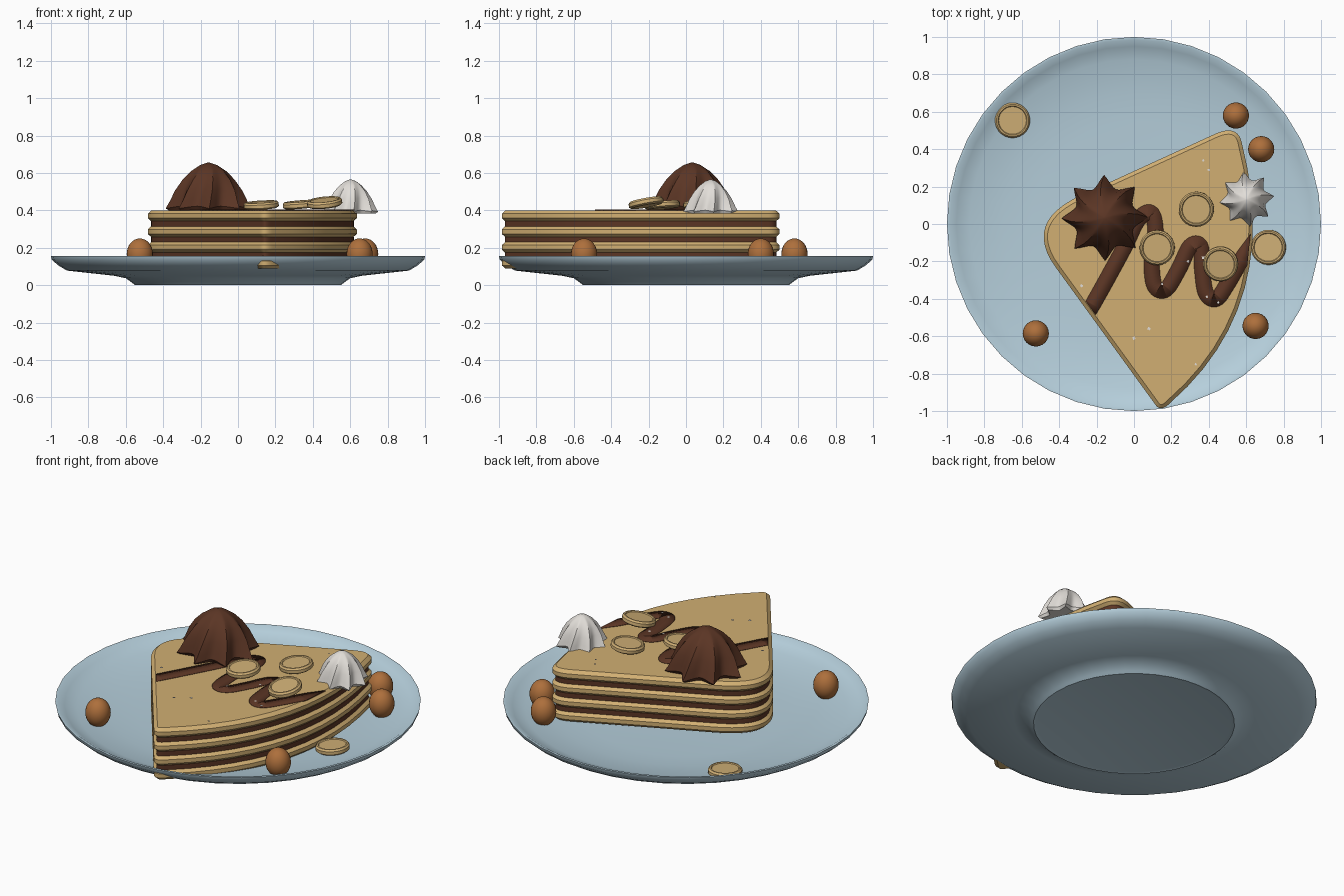
import bpy, bmesh, math, random
from mathutils import Vector

if "Cube" in bpy.data.objects:
    bpy.data.objects.remove(bpy.data.objects["Cube"], do_unlink=True)


def material(name, rgb):
    m = bpy.data.materials.new(name)
    m.use_nodes = True
    m.diffuse_color = (*rgb, 1)
    m.node_tree.nodes["Principled BSDF"].inputs["Base Color"].default_value = (*rgb, 1)
    return m


PLATE = material("pale_blue_glaze", (0.47, 0.63, 0.72))
CREPE = material("golden_crepe", (0.64, 0.43, 0.17))
CHOCOLATE = material("dark_chocolate", (0.105, 0.036, 0.018))
NUT = material("hazelnut_brown", (0.42, 0.16, 0.045))
CREAM = material("white_cream", (0.76, 0.73, 0.69))
SLICE = material("banana_yellow", (0.63, 0.43, 0.18))


def finish(name, bm, mat, angle=30):
    bmesh.ops.recalc_face_normals(bm, faces=bm.faces)
    mesh = bpy.data.meshes.new(name)
    bm.to_mesh(mesh)
    bm.free()
    mesh.materials.append(mat)
    obj = bpy.data.objects.new(name, mesh)
    bpy.context.collection.objects.link(obj)
    bpy.ops.object.select_all(action='DESELECT')
    bpy.context.view_layer.objects.active = obj
    obj.select_set(True)
    bpy.ops.object.shade_smooth_by_angle(angle=math.radians(angle))
    return obj


def loft(loops):
    """Skin a stack of closed point loops and cap both ends."""
    bm = bmesh.new()
    rings = [[bm.verts.new(p) for p in loop] for loop in loops]
    n = len(rings[0])
    for a, b in zip(rings, rings[1:]):
        for i in range(n):
            j = (i + 1) % n
            bm.faces.new((a[i], a[j], b[j], b[i]))
    bm.faces.new(rings[0])
    bm.faces.new(rings[-1])
    return bm


def circle(r, z, n):
    return [(r * math.cos(math.tau * i / n), r * math.sin(math.tau * i / n), z) for i in range(n)]


def lathe(profile, n):
    return loft([circle(r, z, n) for r, z in profile])


# Plate: footed underside, raised rim, shallow dished top
finish("plate", lathe([(0.53, 0.005), (0.55, 0), (0.565, 0.012), (0.6, 0.037), (0.66, 0.05),
                       (0.915, 0.078), (0.96, 0.105), (0.995, 0.135), (1, 0.155), (0.985, 0.155),
                       (0.95, 0.133), (0.88, 0.11), (0.7, 0.087), (0.55, 0.075), (0.01, 0.07)], 40),
       PLATE, 40)

# Folded wedge outline: three rounded corners and one bowed side
CURVES = [((-0.42, -0.23), (-0.593, 0.011), (-0.29, 0.15)),
          ((0.43, 0.48), (0.55, 0.535), (0.575, 0.44)),
          ((0.575, 0.44), (0.80, -0.43), (0.19, -0.96)),
          ((0.19, -0.96), (0.14, -1.01), (0.11, -0.96))]
outline = []
for a, c, b in CURVES:
    a, c, b = Vector(a), Vector(c), Vector(b)
    for i in range(13):
        t = i / 12
        p = a * (1 - t) ** 2 + c * 2 * t * (1 - t) + b * t * t
        if not outline or (p - outline[-1]).length > 0.003:
            outline.append(p)


def inset(d, z):
    pts = []
    for i, p in enumerate(outline):
        t = (outline[(i + 1) % len(outline)] - outline[i - 1]).normalized()
        pts.append((p.x + t.y * d, p.y - t.x * d, z))
    return pts


# Crepe layers with chocolate filling between them
TOP, PITCH, THICK = 0.40, 0.084, 0.06
for k in range(4):
    z = TOP - THICK - k * PITCH
    finish(f"crepe_layer_{k + 1}", loft([inset(0.02, z), inset(0, z + 0.018),
                                         inset(0, z + 0.042), inset(0.02, z + THICK)]), CREPE)
    if k < 3:
        finish(f"chocolate_filling_{k + 1}",
               loft([inset(0.016, z - 0.026), inset(0.016, z + 0.002)]), CHOCOLATE)

# Chocolate drizzle: ribbon along a smooth zigzag, trimmed at the crepe edge
PATH = [Vector(p) for p in [(-0.30, -0.56), (-0.22, -0.43), (-0.06, -0.14), (0.02, 0.02), (0.09, 0.06),
                            (0.115, -0.04), (0.095, -0.2), (0.11, -0.33), (0.17, -0.35), (0.24, -0.24),
                            (0.3, -0.12), (0.355, -0.12), (0.365, -0.25), (0.385, -0.37),
                            (0.44, -0.4), (0.5, -0.32), (0.6, -0.15), (0.7, -0.02)]]
line = []
for p0, p1, p2, p3 in zip(PATH, PATH[1:], PATH[2:], PATH[3:]):
    for i in range(8):
        t = i / 8
        line.append(0.5 * (2 * p1 + (p2 - p0) * t + (2 * p0 - 5 * p1 + 4 * p2 - p3) * t * t
                           + (3 * p1 - p0 - 3 * p2 + p3) * t ** 3))
line = [PATH[0]] + line + [PATH[-1]]
bm = bmesh.new()
pairs = []
for i, p in enumerate(line):
    t = (line[min(i + 1, len(line) - 1)] - line[max(i - 1, 0)]).normalized()
    side = Vector((-t.y, t.x)) * 0.042
    pairs.append([bm.verts.new((*(p + s * side), TOP + 0.004)) for s in (1, -1)])
for a, b in zip(pairs, pairs[1:]):
    bm.faces.new((a[0], a[1], b[1], b[0]))
for co, no in (((-0.40, -0.215, 0), (-0.74, -0.53, 0)), ((0.615, -0.13, 0), (1, -0.1, 0))):
    bmesh.ops.bisect_plane(bm, geom=bm.verts[:] + bm.edges[:] + bm.faces[:],
                           plane_co=co, plane_no=no, clear_outer=True)
drizzle = finish("chocolate_drizzle", bm, CHOCOLATE)
for f in drizzle.data.polygons:
    if f.normal.z < 0:
        f.flip()
solid = drizzle.modifiers.new("thickness", 'SOLIDIFY')
solid.thickness = 0.006


# Fluted piped dollops, eight ridges fading toward the tip
def dollop(name, loc, radius, height, mat, turn):
    loops = []
    for r, h in [(0.9, 0), (1, 0.05), (0.91, 0.19), (0.78, 0.43), (0.61, 0.65),
                 (0.41, 0.83), (0.2, 0.95), (0.03, 1)]:
        loop = []
        for i in range(64):
            a = math.tau * i / 64
            groove = abs(math.sin(4 * a))
            rr = radius * r * (1 - 0.3 * (1 - h) ** 0.6 * groove)
            a += turn + 0.25 * h
            loop.append((rr * math.cos(a), rr * math.sin(a),
                         height * (h + 0.05 * groove * (1 - h) * (h > 0))))
        loops.append(loop)
    finish(name, loft(loops), mat, 35).location = loc


dollop("chocolate_dollop", (-0.157, 0.033, 0.397), 0.23, 0.258, CHOCOLATE, 0)
dollop("cream_dollop", (0.602, 0.132, 0.383), 0.148, 0.182, CREAM, 0.1)

# Banana slices: rounded discs with a raised rim, some resting at a tilt
SLICES = [((0.335, 0.08, 0.413), 0.06, -0.08), ((0.125, -0.125, 0.41), 0.08, -0.06),
          ((0.465, -0.21, 0.423), 0.18, -0.1), ((0.72, -0.125, 0.098), 0, -0.08),
          ((-0.65, 0.555, 0.1), 0.04, 0.02)]
for k, (loc, rx, ry) in enumerate(SLICES):
    s = finish(f"banana_slice_{k + 1}",
               lathe([(0.083, 0), (0.094, 0.008), (0.094, 0.026), (0.086, 0.036),
                      (0.078, 0.036), (0.074, 0.031), (0.01, 0.031)], 28), SLICE)
    s.location = loc
    s.rotation_euler = (rx, ry, 0)

# Hazelnuts
for k, (x, y) in enumerate([(0.545, 0.58), (0.68, 0.4), (0.65, -0.545), (-0.525, -0.585)]):
    bm = bmesh.new()
    bmesh.ops.create_uvsphere(bm, u_segments=24, v_segments=16, radius=0.07)
    nut = finish(f"hazelnut_{k + 1}", bm, NUT, 60)
    nut.location = (x, y, 0.167)
    nut.scale.z = 1.18

# Tiny sugar flakes scattered on top
random.seed(4)
bm = bmesh.new()
for x, y in [(0.37, 0.34), (0.4, 0.29), (0.29, -0.2), (0.37, -0.18), (0.39, -0.39),
             (0.45, -0.42), (0.15, -0.32), (0, -0.61), (0.08, -0.56), (0.33, -0.75), (-0.28, -0.33)]:
    a, r = random.uniform(0, math.tau), random.uniform(0.007, 0.011)
    bm.faces.new([bm.verts.new((x + r * math.cos(a + q), y + r * math.sin(a + q), TOP + 0.006))
                  for q in (0, 1.4, 3, 4.5)])
finish("sugar_flakes", bm, CREAM)
